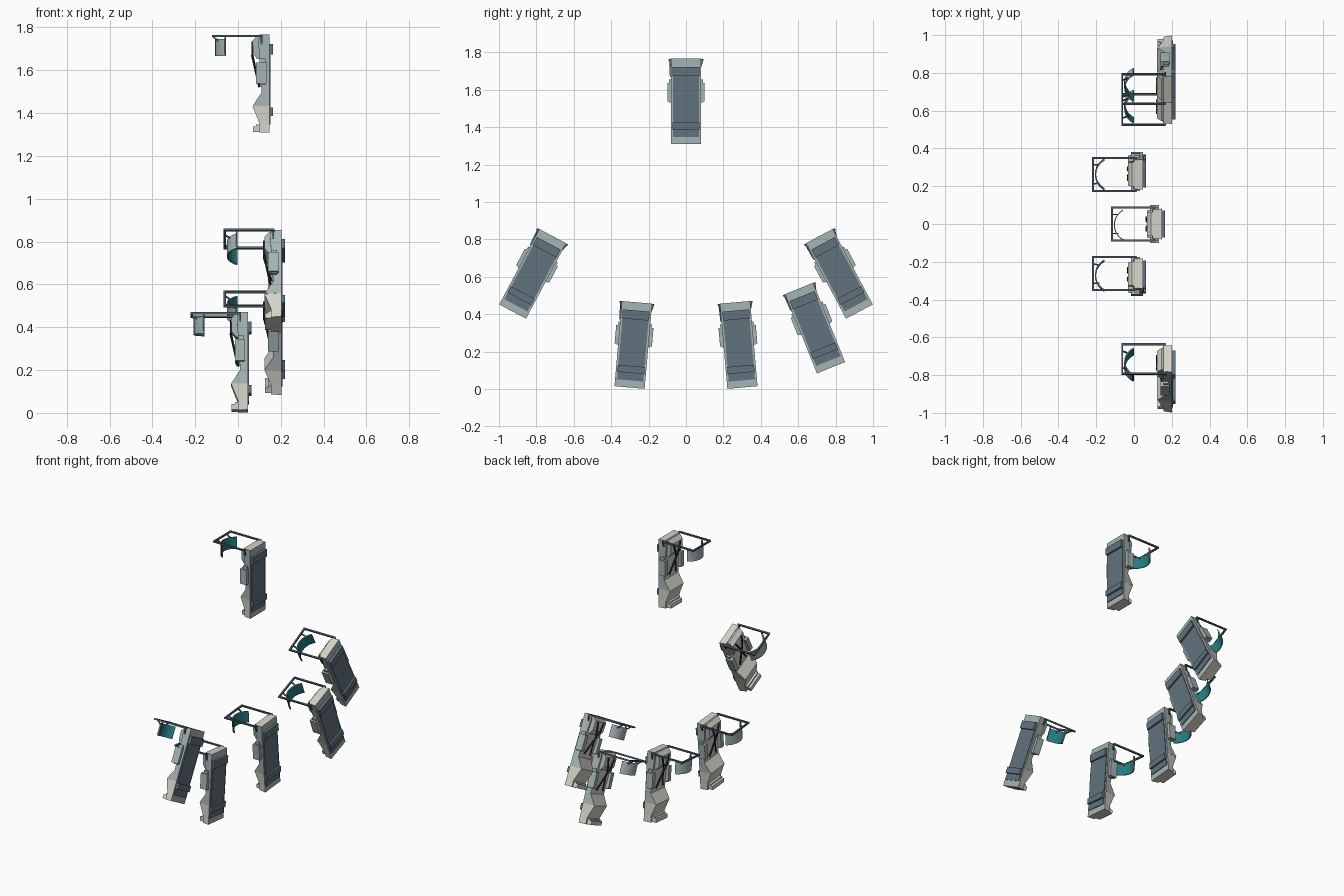
import bpy, bmesh, math
from mathutils import Vector, Matrix

cube = bpy.data.objects.get("Cube")
if cube:
    bpy.data.objects.remove(cube)


def material(name, rgb):
    m = bpy.data.materials.new(name)
    m.use_nodes = True
    color = (*rgb, 1)
    m.diffuse_color = color
    m.node_tree.nodes["Principled BSDF"].inputs["Base Color"].default_value = color
    return m


GRAY = material("cool gray shell", (0.38, 0.46, 0.46))
BEIGE = material("warm beige padding", (0.65, 0.64, 0.57))
SLATE = material("slate back panel", (0.12, 0.17, 0.21))
DARK = material("dark frame", (0.08, 0.12, 0.145))
BLACK = material("black strap", (0.018, 0.026, 0.03))
TEAL = material("teal screen", (0.018, 0.2, 0.22))
parts = []


def finish(name, bm, mats, rule=None):
    """Store a part mesh, choosing a material for each face by its normal."""
    bmesh.ops.recalc_face_normals(bm, faces=bm.faces)
    if rule:
        for f in bm.faces:
            f.material_index = rule(f)
    mesh = bpy.data.meshes.new(name)
    bm.to_mesh(mesh)
    bm.free()
    for m in mats:
        mesh.materials.append(m)
    parts.append((name, mesh))


def shell_rule(f):
    """Gray sides and back, beige elsewhere."""
    return int(abs(f.normal.y) > 0.7 or f.normal.x > 0.7)


def add_tube(bm, rings):
    """Skin a list of four-point rings and close both ends."""
    rings = [[bm.verts.new(p) for p in ring] for ring in rings]
    for a, b in zip(rings, rings[1:]):
        for i in range(4):
            j = (i + 1) % 4
            bm.faces.new((a[i], a[j], b[j], b[i]))
    bm.faces.new(rings[0])
    bm.faces.new(rings[-1])


def add_loft(bm, sections):
    """Stack sections: (z, front x, front half width, back x, back half width)."""
    add_tube(bm, [[(xf, -wf, z), (xb, -wb, z), (xb, wb, z), (xf, wf, z)]
                  for z, xf, wf, xb, wb in sections])


def add_box(bm, lo, hi):
    lo, hi = Vector(lo), Vector(hi)
    size = Matrix.Diagonal((*(hi - lo), 1))
    bmesh.ops.create_cube(bm, size=1, matrix=Matrix.Translation((lo + hi) / 2) @ size)


def add_beam(bm, a, b, width):
    a, b = Vector(a), Vector(b)
    d = b - a
    turn = d.to_track_quat('Z', 'Y').to_matrix().to_4x4()
    size = Matrix.Diagonal((width, width, d.length, 1))
    bmesh.ops.create_cube(bm, size=1, matrix=Matrix.Translation((a + b) / 2) @ turn @ size)


# Leg section: beige, with a gray back
bm = bmesh.new()
add_loft(bm, [(-0.228, 0.1, 0.072, 0.147, 0.081),
              (-0.185, 0.1, 0.072, 0.147, 0.081),
              (-0.105, 0.068, 0.07, 0.147, 0.081)])
finish("leg_section", bm, [BEIGE, GRAY], lambda f: int(f.normal.x > 0.7))

# Backrest and sloping seat
bm = bmesh.new()
add_loft(bm, [(-0.105, 0.068, 0.072, 0.147, 0.081),
              (-0.04, 0.11, 0.076, 0.147, 0.081),
              (0.195, 0.095, 0.076, 0.147, 0.081),
              (0.229, 0.1, 0.076, 0.147, 0.081)])
finish("backrest", bm, [BEIGE, GRAY], shell_rule)

# Head block with a sloping top, and foot rest
bm = bmesh.new()
add_loft(bm, [(0.115, 0.09, 0.06, 0.11, 0.065), (0.14, 0.07, 0.06, 0.11, 0.065),
              (0.2, 0.068, 0.062, 0.11, 0.066), (0.226, 0.09, 0.064, 0.11, 0.066)])
finish("head_block", bm, [BEIGE, GRAY], shell_rule)
bm = bmesh.new()
add_box(bm, (0.085, -0.06, -0.226), (0.108, 0.06, -0.19))
add_box(bm, (0.07, -0.06, -0.226), (0.088, 0.06, -0.2))
finish("foot_rest", bm, [BEIGE])

# Side pods
bm = bmesh.new()
for s in (-1, 1):
    add_box(bm, (0.085, min(s * 0.07, s * 0.1), 0.0), (0.133, max(s * 0.07, s * 0.1), 0.1))
    add_box(bm, (0.1, min(s * 0.07, s * 0.09), -0.005), (0.128, max(s * 0.07, s * 0.09), 0.118))
finish("side_pods", bm, [GRAY])

# Back panel with two raised bands
bm = bmesh.new()
add_box(bm, (0.145, -0.07, -0.19), (0.152, 0.07, 0.185))
for low, high in ((0.137, 0.185), (-0.15, -0.112)):
    add_box(bm, (0.15, -0.072, low), (0.164, 0.072, high))
finish("back_panel", bm, [SLATE])

# Crossed harness straps
bm = bmesh.new()
for s in (-1, 1):
    add_beam(bm, (0.066, s * 0.035, 0.195), (0.066, s * 0.016, 0.135), 0.008)
    add_beam(bm, (0.066, s * 0.016, 0.135), (0.1, -s * 0.035, -0.015), 0.008)
finish("harness", bm, [BLACK])

# Overhead frame with mounts and screen hangers
bm = bmesh.new()
for s in (-1, 1):
    add_beam(bm, (0.112, s * 0.088, 0.223), (-0.12, s * 0.088, 0.223), 0.01)
    add_beam(bm, (0.11, s * 0.07, 0.223), (0.11, s * 0.09, 0.223), 0.01)
    add_beam(bm, (0.11, s * 0.088, 0.22), (0.11, s * 0.078, 0.185), 0.008)
    add_beam(bm, (-0.117, s * 0.05, 0.22), (-0.085, s * 0.05, 0.195), 0.007)
add_beam(bm, (-0.117, -0.093, 0.223), (-0.117, 0.093, 0.223), 0.01)
add_beam(bm, (-0.06, -0.086, 0.223), (-0.06, -0.084, 0.14), 0.007)
finish("overhead_frame", bm, [DARK])

# Curved screen: teal on the hollow side
bm = bmesh.new()
center, steps, sweep = Vector((-0.014, -0.005, 0)), 10, math.radians(61)
rings = []
for i in range(steps + 1):
    a = -sweep + 2 * sweep * i / steps
    out = Vector((-math.cos(a), math.sin(a), 0))
    rings.append([center + out * r + Vector((0, 0, z))
                  for r, z in ((0.087, 0.13), (0.093, 0.13), (0.093, 0.208), (0.087, 0.208))])
add_tube(bm, rings)


def screen_rule(f):
    inward = center - f.calc_center_median()
    inward.z = 0
    return int(abs(f.normal.z) < 0.5 and f.normal.dot(inward.normalized()) > 0.7)


finish("curved_screen", bm, [GRAY, TEAL], screen_rule)

# Six seats in a ring: name, position, sideways lean in degrees
seats = [("top", (0.0, 0.0, 1.537), 0),
         ("upper_front", (0.055, -0.82, 0.615), 28),
         ("lower_front", (-0.10, -0.282, 0.235), 5),
         ("lower_back", (-0.10, 0.282, 0.235), -5),
         ("middle_back", (0.055, 0.69, 0.325), -22),
         ("upper_back", (0.055, 0.82, 0.615), -28)]
for seat, place, lean in seats:
    for name, mesh in parts:
        ob = bpy.data.objects.new(f"{seat}_{name}", mesh)
        ob.matrix_world = Matrix.Translation(place) @ Matrix.Rotation(math.radians(-lean), 4, 'X')
        bpy.context.collection.objects.link(ob)
